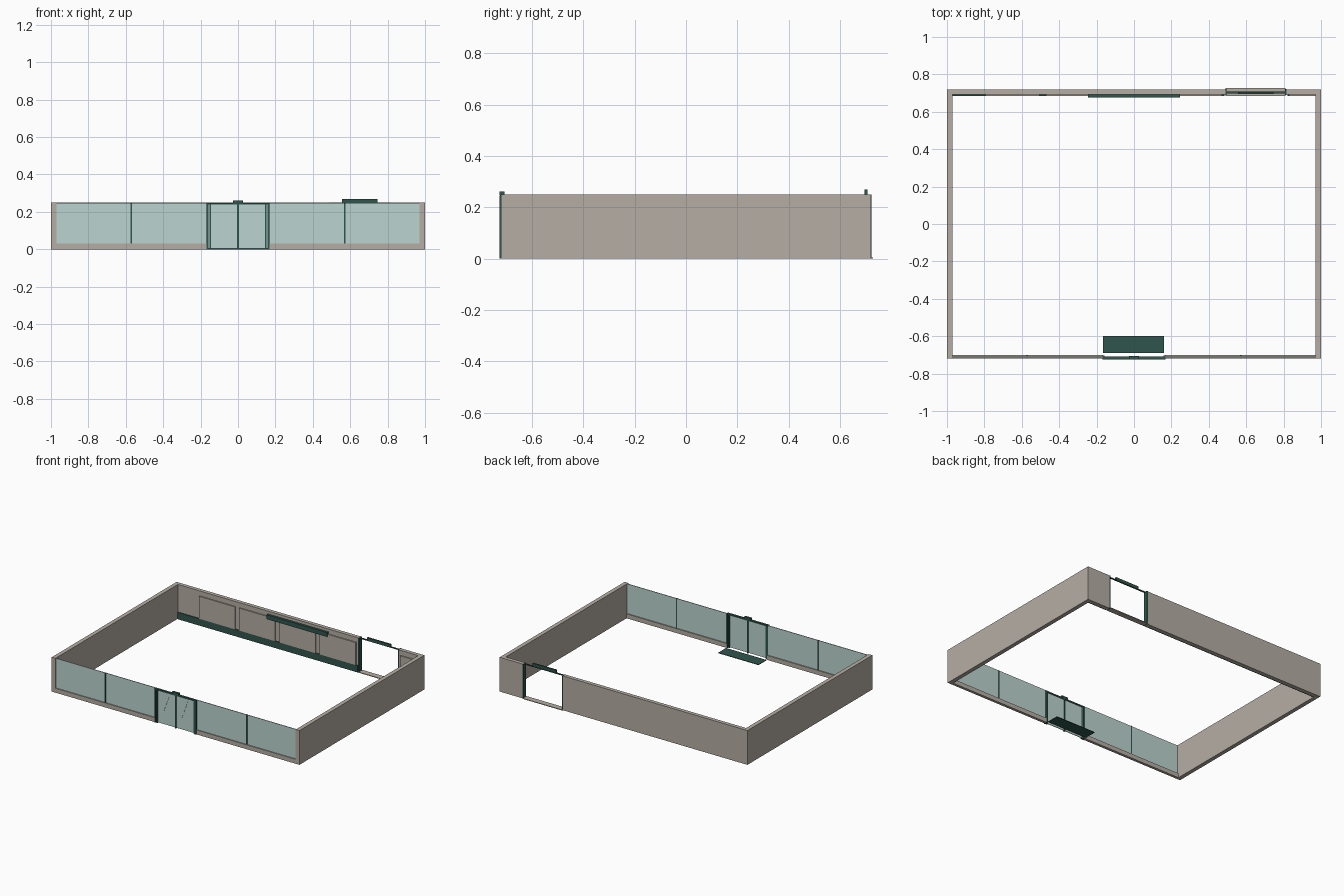
import bpy, bmesh, math
from mathutils import Matrix, Vector

if "Cube" in bpy.data.objects:
    bpy.data.objects.remove(bpy.data.objects["Cube"])


def material(name, rgb):
    m = bpy.data.materials.new(name)
    m.diffuse_color = (*rgb, 1)
    m.use_nodes = True
    m.node_tree.nodes["Principled BSDF"].inputs["Base Color"].default_value = m.diffuse_color
    return m


WALL = material("plaster", (0.46, 0.42, 0.37))
DARK = material("dark_green", (0.03, 0.09, 0.075))
GLASS = material("pale_glass", (0.50, 0.66, 0.63))


def box(name, x, y, z, mat, tilt=0.0):
    """Box from (min, max) ranges, optionally tilted about y."""
    size = [b - a for a, b in (x, y, z)]
    mid = Vector([(a + b) / 2 for a, b in (x, y, z)])
    bm = bmesh.new()
    bmesh.ops.create_cube(bm, size=1.0)
    bmesh.ops.scale(bm, vec=size, verts=bm.verts)
    bmesh.ops.rotate(bm, verts=bm.verts, matrix=Matrix.Rotation(tilt, 3, 'Y'))
    me = bpy.data.meshes.new(name)
    bm.to_mesh(me)
    bm.free()
    me.materials.append(mat)
    ob = bpy.data.objects.new(name, me)
    ob.location = mid
    bpy.context.collection.objects.link(ob)
    return ob


def pair(name, x, y, z, mat):
    """Box and its mirror image across x = 0."""
    box(name + "_right", x, y, z, mat)
    box(name + "_left", (-x[1], -x[0]), y, z, mat)


H = 0.25

# Solid walls, with a full-height doorway in the back
pair("side_wall", (0.97, 1.0), (-0.72, 0.72), (0, H), WALL)
box("back_wall_long", (-0.97, 0.49), (0.692, 0.72), (0, H), WALL)
box("back_wall_short", (0.815, 0.97), (0.692, 0.72), (0, H), WALL)

# Skirting along the inside of the back wall
box("skirting_long", (-0.97, 0.485), (0.685, 0.692), (0, 0.05), DARK)
box("skirting_short", (0.82, 0.97), (0.685, 0.692), (0, 0.05), DARK)

# Raised panels on the back wall
for i in range(4):
    c = -0.65 + 0.325 * i
    box(f"wall_panel_{i + 1}", (c - 0.145, c + 0.145), (0.684, 0.692), (0.05, 0.214), WALL)
box("wall_panel_5", (0.83, 0.97), (0.684, 0.692), (0.05, 0.214), WALL)
box("wall_board", (-0.245, 0.245), (0.676, 0.692), (0.198, 0.23), DARK)

# Back doorway
for n, x in (("left", 0.487), ("right", 0.807)):
    box(f"back_jamb_{n}", (x, x + 0.008), (0.69, 0.722), (0, H), DARK)
box("back_header", (0.49, 0.81), (0.698, 0.708), (0.244, H), DARK)
box("back_threshold", (0.49, 0.81), (0.685, 0.727), (0, 0.005), WALL)
box("back_door_box", (0.555, 0.745), (0.694, 0.706), (0.249, 0.269), DARK)

# Glazed front
pair("front_sill", (0.165, 0.97), (-0.72, -0.70), (0, 0.032), WALL)
pair("front_glass", (0.165, 0.97), (-0.713, -0.708), (0.032, 0.248), GLASS)
pair("front_mullion", (0.567, 0.574), (-0.718, -0.704), (0.032, 0.248), DARK)

# Sliding front doors
pair("door_post", (0.157, 0.168), (-0.725, -0.703), (0, 0.245), DARK)
pair("door_stile", (0.145, 0.153), (-0.722, -0.71), (0, 0.24), DARK)
pair("door_glass", (0.003, 0.157), (-0.718, -0.713), (0.004, 0.238), GLASS)
box("door_meeting_stile", (-0.005, 0.005), (-0.722, -0.709), (0, 0.24), DARK)
box("door_header", (-0.168, 0.168), (-0.724, -0.708), (0.238, 0.248), DARK)
box("door_sensor", (-0.026, 0.026), (-0.725, -0.707), (0.248, 0.261), DARK)
for n, x in (("left", -0.075), ("right", 0.075)):
    box(f"glass_glint_{n}", (x - 0.0015, x + 0.0015), (-0.7195, -0.7175),
        (0.088, 0.228), GLASS, tilt=math.radians(20))

# Entrance mat
box("entrance_mat", (-0.165, 0.16), (-0.69, -0.60), (0, 0.004), DARK)
